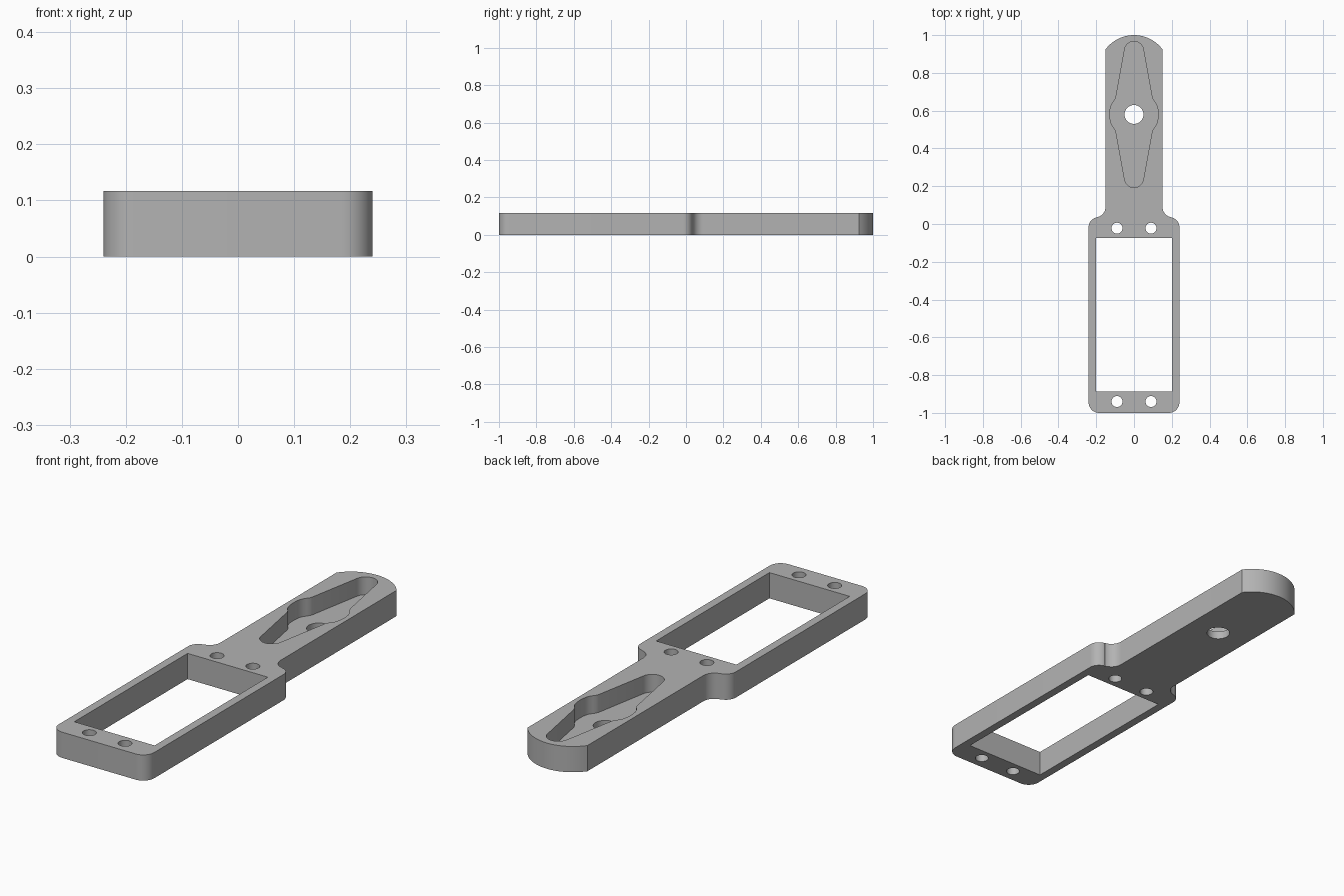
import bpy, bmesh
from math import sin, cos, pi, radians, asin

if "Cube" in bpy.data.objects:
    bpy.data.objects.remove(bpy.data.objects["Cube"], do_unlink=True)

THICK = 0.117        # plate thickness
FLOOR = 0.036        # material left under the horn recess
HORN_Y = 0.58        # centre of the horn recess

grey = bpy.data.materials.new("plain grey")
grey.use_nodes = True
grey.diffuse_color = (0.45, 0.45, 0.45, 1)
grey.node_tree.nodes["Principled BSDF"].inputs["Base Color"].default_value = (0.45, 0.45, 0.45, 1)


def arc(cx, cy, r, start, end, n=12):
    """Points on an arc, angles in degrees."""
    return [(cx + r * cos(radians(start + (end - start) * i / n)),
             cy + r * sin(radians(start + (end - start) * i / n))) for i in range(n + 1)]


def mirrored(half):
    """Close a right-hand profile with its mirror image across x = 0."""
    return half + [(-x, y) for x, y in reversed(half) if x > 1e-5]


def prism(name, points, z0, z1):
    bm = bmesh.new()
    base = bm.faces.new([bm.verts.new((x, y, z0)) for x, y in points])
    top = bmesh.ops.extrude_face_region(bm, geom=[base])["geom"]
    bmesh.ops.translate(bm, vec=(0, 0, z1 - z0),
                        verts=[v for v in top if isinstance(v, bmesh.types.BMVert)])
    bmesh.ops.recalc_face_normals(bm, faces=bm.faces[:])
    mesh = bpy.data.meshes.new(name)
    bm.to_mesh(mesh)
    bm.free()
    mesh.materials.append(grey)
    ob = bpy.data.objects.new(name, mesh)
    bpy.context.collection.objects.link(ob)
    return ob


# Plate outline: square frame, waisted shoulders, narrow arm with a shallow round end
end_r = 0.188
end_angle = math_angle = 90 - asin(0.151 / end_r) * 180 / pi
half = (arc(0.185, -0.945, 0.055, -90, 0)
        + arc(0.19, -0.015, 0.05, 0, 81)
        + arc(0.206, 0.09, 0.055, 261, 180)
        + arc(0, 1 - end_r, end_r, end_angle, 90, 16))
plate = prism("mounting_plate", mirrored(half), 0, THICK)

# Horn recess: tapered arms around a wider hub
upper = ([(0.128, 0), (0.127, 0.02), (0.124, 0.038), (0.118, 0.054), (0.109, 0.067),
          (0.101, 0.078), (0.096, 0.09)] + arc(0, 0.337, 0.05, 9, 90))
recess_half = [(x, HORN_Y - y) for x, y in reversed(upper[1:])] + [(x, HORN_Y + y) for x, y in upper]

# Cutters: recess, window, horn screw hole and four fixing holes
cutters = [
    prism("recess_cutter", mirrored(recess_half), FLOOR, THICK + 0.1),
    prism("window_cutter", mirrored([(0.202, -0.888), (0.202, -0.074)]), -0.1, THICK + 0.1),
    prism("horn_hole_cutter", arc(0, HORN_Y, 0.05, 0, 348.75, 31), -0.1, THICK + 0.1),
]
for x in (-0.09, 0.09):
    for y in (-0.94, -0.022):
        cutters.append(prism("fixing_hole_cutter", arc(x, y, 0.029, 0, 345, 23), -0.1, THICK + 0.1))

bpy.ops.object.select_all(action="DESELECT")
bpy.context.view_layer.objects.active = plate
plate.select_set(True)
for cutter in cutters:
    cutter.hide_render = True
    cut = plate.modifiers.new("cut", "BOOLEAN")
    cut.operation = "DIFFERENCE"
    cut.solver = "EXACT"
    cut.object = cutter
    bpy.ops.object.modifier_apply(modifier=cut.name)
    bpy.data.objects.remove(cutter, do_unlink=True)

bpy.ops.object.shade_smooth_by_angle(angle=radians(30))
